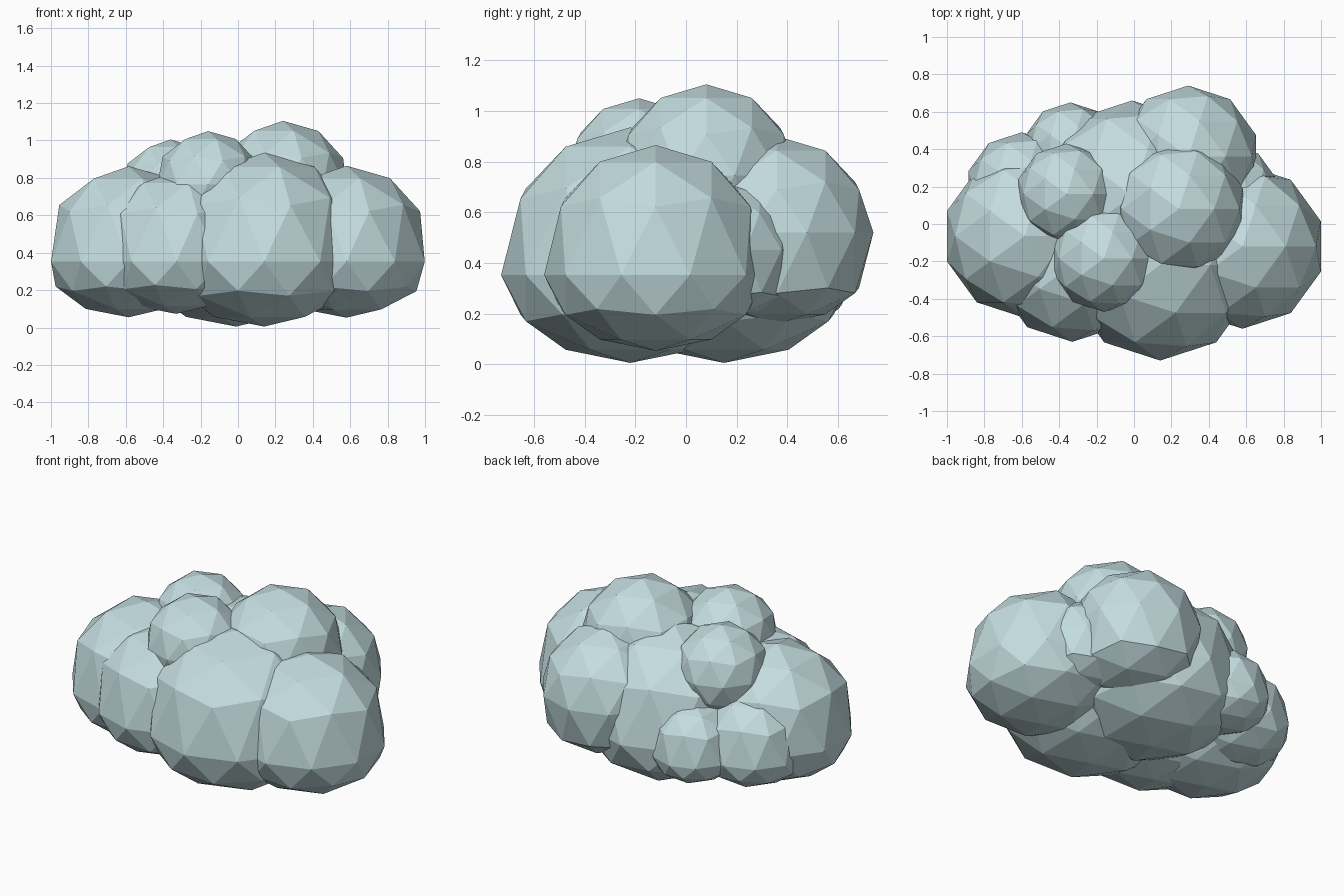
import bpy, bmesh
from mathutils import Matrix, Vector

if "Cube" in bpy.data.objects:
    bpy.data.objects.remove(bpy.data.objects["Cube"])

mat = bpy.data.materials.new("cloud_blue_grey")
mat.diffuse_color = (0.55, 0.72, 0.74, 1)
mat.use_nodes = True
mat.node_tree.nodes["Principled BSDF"].inputs["Base Color"].default_value = mat.diffuse_color

# name: centre x, y, z, radius
puffs = {
    "left_puff": (-0.584, -0.065, 0.425, 0.437),
    "right_puff": (0.58, -0.12, 0.425, 0.44),
    "front_puff": (0.14, -0.22, 0.425, 0.51),
    "front_left_puff": (-0.33, -0.22, 0.425, 0.41),
    "core_puff": (-0.01, 0.15, 0.425, 0.51),
    "back_puff": (0.29, 0.36, 0.52, 0.38),
    "right_back_puff": (0.50, 0.15, 0.45, 0.28),
    "back_left_puff": (-0.34, 0.40, 0.36, 0.25),
    "left_back_puff": (-0.60, 0.19, 0.37, 0.30),
    "top_large_puff": (0.24, 0.08, 0.745, 0.36),
    "top_front_puff": (-0.16, -0.185, 0.765, 0.285),
    "top_left_puff": (-0.36, 0.16, 0.735, 0.27),
}


def add_puff(name, x, y, z, r):
    bm = bmesh.new()
    bmesh.ops.create_icosphere(bm, subdivisions=2, radius=r,
                               matrix=Matrix.Translation(Vector((x, y, z))))
    # squash the underside of the cloud
    for v in bm.verts:
        if v.co.z < 0.445:
            v.co.z = 0.68 * v.co.z + 0.063
    me = bpy.data.meshes.new(name)
    bm.to_mesh(me)
    bm.free()
    me.materials.append(mat)
    bpy.context.collection.objects.link(bpy.data.objects.new(name, me))


for name, p in puffs.items():
    add_puff(name, *p)
